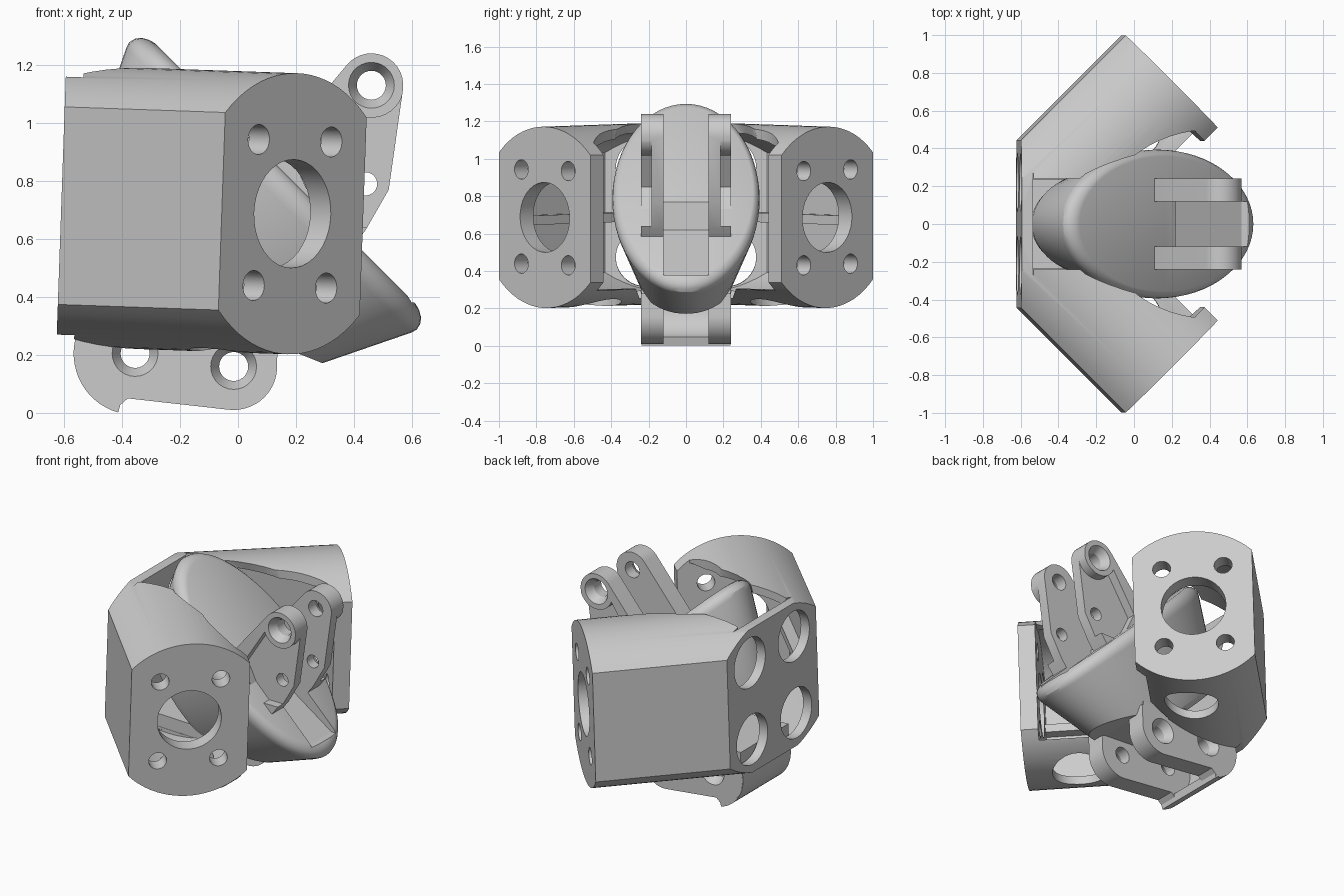
import bpy, bmesh
from math import sin, cos, radians, pi, sqrt
from mathutils import Matrix, Vector

if "Cube" in bpy.data.objects:
    bpy.data.objects.remove(bpy.data.objects["Cube"])


def arc(cx, cy, r, a0, a1, n=14):
    return [(cx + r * cos(radians(a0 + (a1 - a0) * i / n)),
             cy + r * sin(radians(a0 + (a1 - a0) * i / n))) for i in range(n + 1)]


def circle(cx, cy, r, n=40):
    return arc(cx, cy, r, 0, 360, n)[:-1]


def loft(name, rings):
    bm = bmesh.new()
    vs = [[bm.verts.new(p) for p in ring] for ring in rings]
    n = len(vs[0])
    for a, b in zip(vs, vs[1:]):
        for i in range(n):
            bm.faces.new((a[i], a[(i + 1) % n], b[(i + 1) % n], b[i]))
    bm.faces.new(vs[0])
    bm.faces.new(vs[-1])
    bmesh.ops.recalc_face_normals(bm, faces=bm.faces)
    me = bpy.data.meshes.new(name)
    bm.to_mesh(me)
    ob = bpy.data.objects.new(name, me)
    bpy.context.collection.objects.link(ob)
    return ob


def prism(name, pts, lo, hi, axis, M=Matrix()):
    put = {'x': lambda a, b, c: (c, a, b), 'y': lambda a, b, c: (a, c, b),
           'z': lambda a, b, c: (a, b, c)}[axis]
    return loft(name, [[M @ Vector(put(a, b, c)) for a, b in pts] for c in (lo, hi)])


def bisect(ob, co, no):
    """Keep the side of the plane the normal points to, and cap it."""
    bm = bmesh.new()
    bm.from_mesh(ob.data)
    bmesh.ops.bisect_plane(bm, geom=bm.verts[:] + bm.edges[:] + bm.faces[:],
                           plane_co=co, plane_no=no, clear_inner=True)
    bmesh.ops.holes_fill(bm, edges=[e for e in bm.edges if e.is_boundary], sides=0)
    bmesh.ops.recalc_face_normals(bm, faces=bm.faces)
    bm.to_mesh(ob.data)


def bake(ob):
    dg = bpy.context.evaluated_depsgraph_get()
    me = bpy.data.meshes.new_from_object(ob.evaluated_get(dg))
    ob.modifiers.clear()
    ob.data = me


def cut(ob, *cutters):
    for c in cutters:
        m = ob.modifiers.new("cut", 'BOOLEAN')
        m.operation, m.object, m.solver = 'DIFFERENCE', c, 'EXACT'
    bake(ob)
    for c in cutters:
        bpy.data.objects.remove(c)


def finish(ob, mirror=False, tilt=None):
    if tilt:
        ob.data.transform(tilt)
    if mirror:
        m = ob.modifiers.new("mirror", 'MIRROR')
        m.use_axis = (False, True, False)
        bake(ob)
    bpy.ops.object.select_all(action='DESELECT')
    ob.select_set(True)
    bpy.context.view_layer.objects.active = ob
    bpy.ops.object.shade_smooth_by_angle(angle=radians(28))


# frames: arm axis at 45 degrees, everything on the arms tilted by 2 degrees
ARM = Matrix.Translation((0.188, -0.755, 0.69)) @ Matrix.Rotation(radians(-45), 4, 'Z')
P = Matrix.Translation((0.1, 0, 0.69))
TILT = P @ Matrix.Rotation(radians(2), 4, 'Y') @ P.inverted()

# arm cross-section: circle with two flat sides
R, W = 0.485, 0.345
half = [(W * (1 - i / 10), sqrt(R * R - (W * (1 - i / 10)) ** 2)) for i in range(21)]
section = half + [(-y, -z) for y, z in half]
r, w = 0.435, 0.295
top = [(0.5, sqrt(r * r - 0.04))] + [(y, sqrt(r * r - y * y))
       for y in [0.2 - (0.2 + w) * i / 14 for i in range(15)]]
hollow = top + [(y, -z) for y, z in reversed(top)]

# body rings along a 45 degree axis
N, U, F = Vector((1, 0, 1)) / sqrt(2), Vector((-1, 0, 1)) / sqrt(2), Vector((0.163, 0, 0.825))


def oval(d, a, grow=0.0):
    return [F - N * d + U * (a + grow) * cos(2 * pi * i / 64)
            + Vector((0, (a * 0.562 + grow) * sin(2 * pi * i / 64), 0)) for i in range(64)]


# arm shells with back plate; the plate's top and bottom are trimmed flat
shell = prism("arm_shell", section, -1.4, -0.1, 'x', ARM)
bisect(shell, (-0.61, 0, 0), (1, 0, 0))
bisect(shell, (0, 0, 0), (0, -1, 0))
inside = prism("cut_inside", hollow, -1.5, -0.08, 'x', ARM)
bisect(inside, (-0.55, 0, 0), (1, 0, 0))
slot = prism("cut_slot", [(-0.55, -0.24), (0.8, -0.24), (0.8, 0.3), (-0.55, 0.3)], -0.2, 1.6, 'z')
sweep = prism("cut_sweep", [(0.4 + 0.6 * x, 0.5 * y) for x, y in circle(0, 0, 1, 64)],
              0.6, 1.6, 'z')
room = loft("cut_room", [oval(-0.4, 0.7, 0.03), oval(0.06, 0.69, 0.03), oval(0.55, 0.47, 0.03)])
access = prism("cut_access", circle(-0.31, 0.05, 0.155), -0.8, -0.2, 'z', ARM)
back = [prism("cut_back", circle(-0.22, z, 0.155), -0.7, -0.5, 'x') for z in (0.45, 0.93)]
trim = [prism("cut_trim", [(-0.7, a), (-0.5495, a), (-0.5495, b), (-0.7, b)], -1, 1, 'y')
        for a, b in ((1.135, 1.5), (-0.1, 0.245))]
cut(shell, inside, slot, sweep, room, access, *back, *trim)
finish(shell, True, TILT)

# narrow rib along the inside of each outer wall
rib = prism("arm_rib", [(-0.31, -0.05), (-0.23, -0.05), (-0.23, 0), (-0.31, 0)],
            -0.8, -0.1, 'x', ARM)
finish(rib, True, TILT)

# arm end plates with centre bore and four bolt holes
plate = prism("arm_end_plate", section, -0.1, 0, 'x', ARM)
bores = [prism("cut_bore", circle(0, 0, 0.187), -0.3, 0.2, 'x', ARM)]
bores += [prism("cut_bolt", circle(y, z, 0.052, 24), -0.3, 0.2, 'x', ARM)
          for y in (-0.177, 0.177) for z in (-0.252, 0.252)]
cut(plate, *bores)
finish(plate, True, TILT)

# tapered oval centre body with a pocket between the upper lugs
body = loft("centre_body", [oval(0, 0.637), oval(0.006, 0.659), oval(0.02, 0.683),
                            oval(0.038, 0.696), oval(0.06, 0.701), oval(0.08, 0.695),
                            oval(0.5, 0.49), oval(0.55, 0.45), oval(0.58, 0.37)])
bisect(body, (0.32, 0, 0.16), (0.4, 0, 1))
pocket = prism("cut_pocket", [(0.22, 0.62), (0.57, 0.38), (0.8, 0.38), (0.8, 1.2), (0.22, 1.2)],
               -0.12, 0.12, 'y')
cut(body, pocket)
finish(body)


def lug(name, pts, holes, recess=None):
    ob = prism(name, pts, -0.24, -0.12, 'y')
    cs = [prism("cut_recess", recess, -0.3, -0.185, 'y')] if recess else []
    for x, z, rad, sink in holes:
        cs.append(prism("cut_hole", circle(x, z, rad, 28), -0.4, 0, 'y'))
        if sink:
            cs.append(loft("cut_sink", [[(a, y, b) for a, b in circle(x, z, q, 28)]
                                        for y, q in ((-0.25, sink), (-0.19, rad))]))
    cut(ob, *cs)
    finish(ob, True)


# upper lug pair, recessed on the outside below the round boss
lug("upper_lug", arc(0.46, 1.13, 0.11, -5, 140)
    + [(0.1, 0.87), (0.1, 0.8), (0.37, 0.54), (0.44, 0.63), (0.52, 0.77)],
    [(0.46, 1.13, 0.05, 0.085), (0.44, 0.79, 0.04, 0)],
    arc(0.46, 1.13, 0.112, 200, 350) + [(0.8, 1.1), (0.8, 0.64), (0.3, 0.64), (0.2, 0.85)])

# lower lug pair
lug("lower_lug", arc(-0.355, 0.205, 0.208, 165, 250)
    + [(-0.38, 0.05)] + arc(-0.015, 0.16, 0.15, -97, 5) + [(0.14, 0.28), (-0.54, 0.3)],
    [(-0.355, 0.205, 0.05, 0.085), (-0.015, 0.16, 0.05, 0.085)])

# curved guard and web joining the lower lugs
guard = prism("lower_guard", arc(-0.355, 0.205, 0.212, 165, 254)
              + arc(-0.355, 0.205, 0.165, 254, 165), -0.239, 0.239, 'y')
finish(guard)
web = prism("lower_web", [(-0.55, 0.28), (0.13, 0.24), (0.13, 0.36), (-0.55, 0.38)],
            -0.238, 0.238, 'y')
finish(web)
